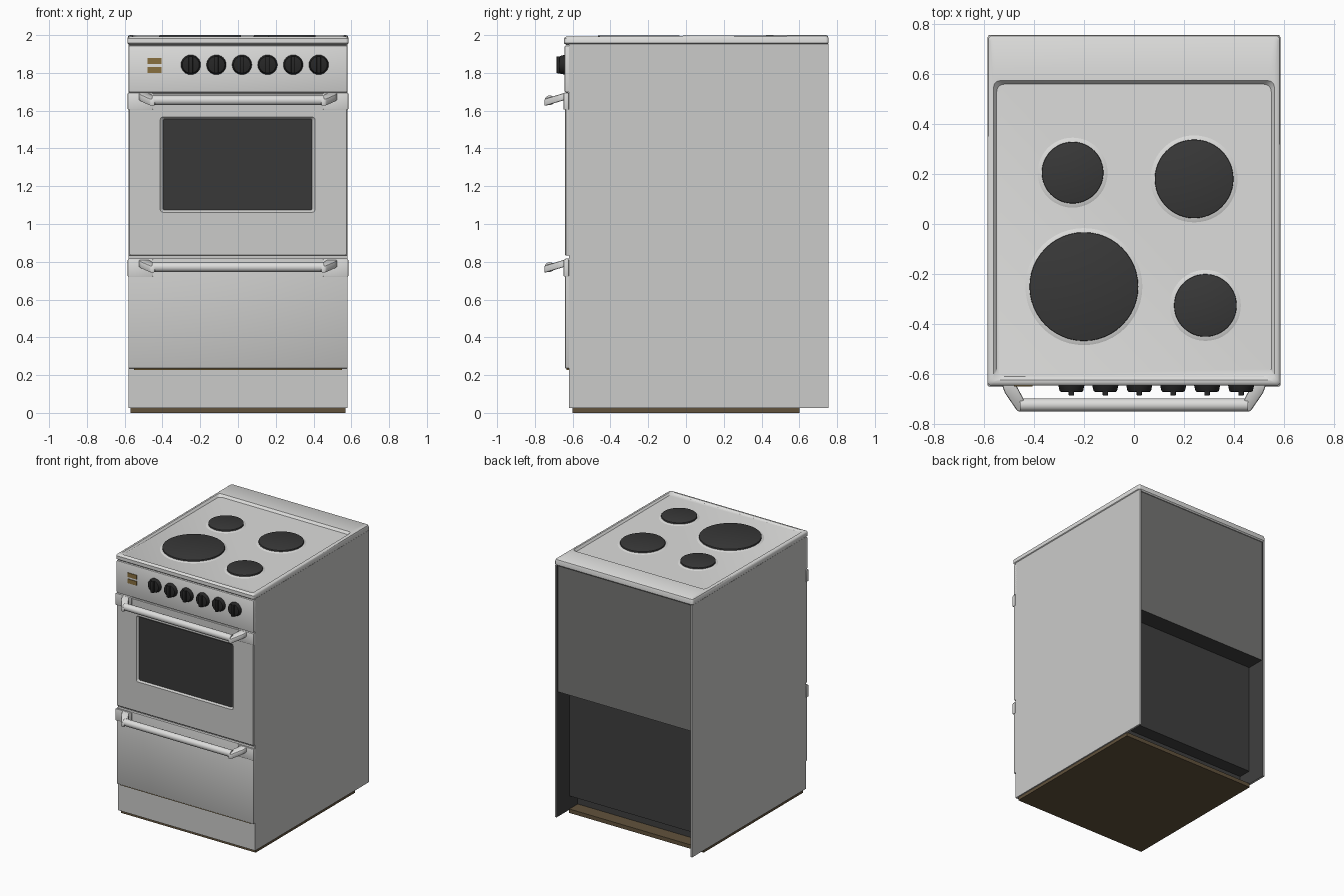
import bpy, bmesh, math
from mathutils import Vector, Matrix

if "Cube" in bpy.data.objects:
    bpy.data.objects.remove(bpy.data.objects["Cube"])


def material(name, rgb):
    m = bpy.data.materials.new(name)
    m.diffuse_color = (*rgb, 1)
    m.use_nodes = True
    m.node_tree.nodes["Principled BSDF"].inputs["Base Color"].default_value = m.diffuse_color
    return m


BODY = material("body grey", (0.60, 0.60, 0.59))
WHITE = material("light enamel", (0.72, 0.72, 0.71))
BACK = material("back panel grey", (0.18, 0.18, 0.175))
DARK = material("interior dark", (0.05, 0.05, 0.05))
BLACK = material("black glass and iron", (0.04, 0.04, 0.04))
KNOB = material("knob black", (0.02, 0.02, 0.02))
BROWN = material("base brown", (0.12, 0.085, 0.045))
GOLD = material("indicator amber", (0.25, 0.16, 0.05))


def finish(name, bm, mats, rule=None):
    bmesh.ops.recalc_face_normals(bm, faces=bm.faces[:])
    bm.normal_update()
    if rule:
        for f in bm.faces:
            f.material_index = rule(f)
    me = bpy.data.meshes.new(name)
    bm.to_mesh(me)
    bm.free()
    for m in mats:
        me.materials.append(m)
    ob = bpy.data.objects.new(name, me)
    bpy.context.collection.objects.link(ob)
    return ob


def bevel(bm, width, segs=2):
    if width:
        bmesh.ops.bevel(bm, geom=bm.edges[:], offset=width, segments=segs,
                        affect='EDGES', profile=0.5, clamp_overlap=True)


def box(name, x, y, z, mats, bev=0, rule=None):
    bm = bmesh.new()
    bmesh.ops.create_cube(bm, size=1)
    for v in bm.verts:
        v.co = Vector([(a + b) / 2 + c * (b - a) for (a, b), c in zip((x, y, z), v.co)])
    bevel(bm, bev)
    return finish(name, bm, mats, rule)


def cyl(name, p0, p1, r0, r1, mat, segs=32, bev=0):
    bm = bmesh.new()
    p0, p1 = Vector(p0), Vector(p1)
    d = p1 - p0
    bmesh.ops.create_cone(bm, cap_ends=True, segments=segs, radius1=r0, radius2=r1, depth=d.length)
    if bev:
        rim = [e for e in bm.edges if all(v.co.z > 0 for v in e.verts)]
        bmesh.ops.bevel(bm, geom=rim, offset=bev, segments=2, affect='EDGES', profile=0.5)
    rot = d.to_track_quat('Z', 'Y').to_matrix().to_4x4()
    bmesh.ops.transform(bm, matrix=Matrix.Translation((p0 + p1) / 2) @ rot, verts=bm.verts[:])
    return finish(name, bm, [mat])


def prism(name, low, high, mats, bev=0, rule=None):
    """Solid between two matching outlines."""
    bm = bmesh.new()
    a, b = [bm.verts.new(p) for p in low], [bm.verts.new(p) for p in high]
    n = len(a)
    bm.faces.new(a)
    bm.faces.new(b)
    for i in range(n):
        j = (i + 1) % n
        bm.faces.new((a[i], a[j], b[j], b[i]))
    bevel(bm, bev)
    return finish(name, bm, mats, rule)


def loft(name, rings, axis, mats, rule=None):
    """Skin rounded rectangles (x0, x1, v0, v1, radius, height) along an axis."""
    bm = bmesh.new()
    loops = []
    for x0, x1, v0, v1, r, w in rings:
        loop = []
        corners = [(x1 - r, v1 - r), (x0 + r, v1 - r), (x0 + r, v0 + r), (x1 - r, v0 + r)]
        for k, (cx, cv) in enumerate(corners):
            for s in range(6):
                a = math.pi / 2 * (k + s / 5)
                x, v = cx + r * math.cos(a), cv + r * math.sin(a)
                loop.append(bm.verts.new((x, v, w) if axis == 'z' else (x, w, v)))
        loops.append(loop)
    bm.faces.new(loops[0])
    bm.faces.new(loops[-1])
    for a, b in zip(loops, loops[1:]):
        for i in range(len(a)):
            j = (i + 1) % len(a)
            bm.faces.new((a[i], a[j], b[j], b[i]))
    return finish(name, bm, mats, rule)


# Base plate
box("base_plate", (-0.57, 0.57), (-0.60, 0.60), (0, 0.03), [BROWN])


# Carcass with the stepped back recess
def carcass_rule(f):
    if f.normal.y > 0.5:
        return 1 if f.calc_center_median().z > 1.0 else 2
    return 2 if f.normal.z < -0.5 and f.calc_center_median().z > 0.1 else 0


section = [(-0.62, 0.025), (0.50, 0.025), (0.50, 0.13), (0.60, 0.13),
           (0.60, 0.98), (0.74, 0.98), (0.74, 1.955), (-0.62, 1.955)]
prism("carcass", [(-0.567, y, z) for y, z in section], [(0.567, y, z) for y, z in section],
      [BODY, BACK, DARK], rule=carcass_rule)

# Side panels, dark on the inside
for s, side in ((-1, "left"), (1, "right")):
    box(side + "_side_panel", tuple(sorted((s * 0.566, s * 0.58))), (-0.62, 0.755), (0.025, 1.952),
        [BODY, DARK], rule=lambda f, s=s: int(f.normal.x * s < -0.5))

# Hob top: rounded slab with a shallow tray
hob = loft("hob_top", [
    (-0.575, 0.575, -0.635, 0.747, 0.01, 1.948),
    (-0.585, 0.585, -0.645, 0.755, 0.015, 1.957),
    (-0.585, 0.585, -0.645, 0.755, 0.015, 1.982),
    (-0.581, 0.581, -0.641, 0.751, 0.015, 1.995),
    (-0.573, 0.573, -0.632, 0.742, 0.015, 2.0),
    (-0.560, 0.560, -0.622, 0.572, 0.025, 2.0),
    (-0.548, 0.548, -0.608, 0.558, 0.03, 1.982)], 'z', [WHITE])
for v in hob.data.vertices:  # front rim sits a little lower
    if v.co.y < -0.55 and v.co.z > 1.985:
        v.co.z -= 0.007

# Hot plates on shallow collars
for i, (x, y, r) in enumerate([(-0.245, 0.205, 0.123), (0.24, 0.18, 0.157),
                               (-0.20, -0.25, 0.217), (0.285, -0.325, 0.125)]):
    cyl(f"hot_plate_collar_{i + 1}", (x, y, 1.978), (x, y, 1.988), r + 0.025, r + 0.004, WHITE, 48)
    cyl(f"hot_plate_{i + 1}", (x, y, 1.978), (x, y, 1.999), r, r, BLACK, 48, 0.004)

# Control panel, indicators and knobs
box("control_panel", (-0.58, 0.58), (-0.643, -0.60), (1.697, 1.945), [WHITE], 0.008)
for i, z in enumerate((1.815, 1.862)):
    box(f"indicator_{i + 1}", (-0.48, -0.405), (-0.648, -0.64), (z - 0.016, z + 0.016), [GOLD])
for i in range(6):
    x = -0.25 + i * 0.1355
    cyl(f"knob_{i + 1}", (x, -0.64, 1.843), (x, -0.67, 1.843), 0.053, 0.046, KNOB, 24, 0.005)
    box(f"knob_grip_{i + 1}", (x - 0.011, x + 0.011), (-0.685, -0.66), (1.798, 1.888), [KNOB], 0.004)

# Oven door with recessed window
loft("oven_door", [
    (-0.58, 0.58, 0.832, 1.692, 0.006, -0.60),
    (-0.58, 0.58, 0.832, 1.692, 0.006, -0.635),
    (-0.575, 0.575, 0.837, 1.687, 0.006, -0.64),
    (-0.412, 0.408, 1.062, 1.566, 0.015, -0.64),
    (-0.397, 0.393, 1.073, 1.556, 0.01, -0.628)], 'y', [BODY, BLACK],
    rule=lambda f: int(abs(f.normal.y) > 0.9 and abs(f.calc_center_median().y + 0.628) < 0.002))

# Drawer and the slim gap trim above and below it
box("drawer_front", (-0.58, 0.58), (-0.64, -0.60), (0.235, 0.818), [BODY], 0.005)
box("drawer_lower_trim", (-0.55, 0.55), (-0.632, -0.61), (0.228, 0.24), [GOLD])

# Handles: bar, swept brackets and mounting tabs
for name, zt in (("oven", 1.695), ("drawer", 0.812)):
    cyl(name + "_handle_bar", (-0.455, -0.722, zt - 0.04), (0.455, -0.722, zt - 0.04),
        0.026, 0.026, WHITE, 20)
    for s, side in ((-1, "left"), (1, "right")):
        plan = [(0.53, -0.635), (0.515, -0.675), (0.465, -0.748), (0.44, -0.75),
                (0.44, -0.70), (0.475, -0.635)]
        lift = [(s * x, y, zt - 0.038 + (y + 0.64) * 0.3) for x, y in plan]
        top = [(x, y, z + 0.038) for x, y, z in lift]
        prism(f"{name}_{side}_handle_bracket", lift, top, [WHITE], 0.007)
        box(f"{name}_{side}_handle_tab", tuple(sorted((s * 0.45, s * 0.584))), (-0.648, -0.62),
            (zt - 0.09, zt), [WHITE], 0.004)

# Smooth curved parts, keep edges sharp
bpy.ops.object.select_all(action='SELECT')
bpy.context.view_layer.objects.active = hob
bpy.ops.object.shade_smooth_by_angle(angle=math.radians(32))
